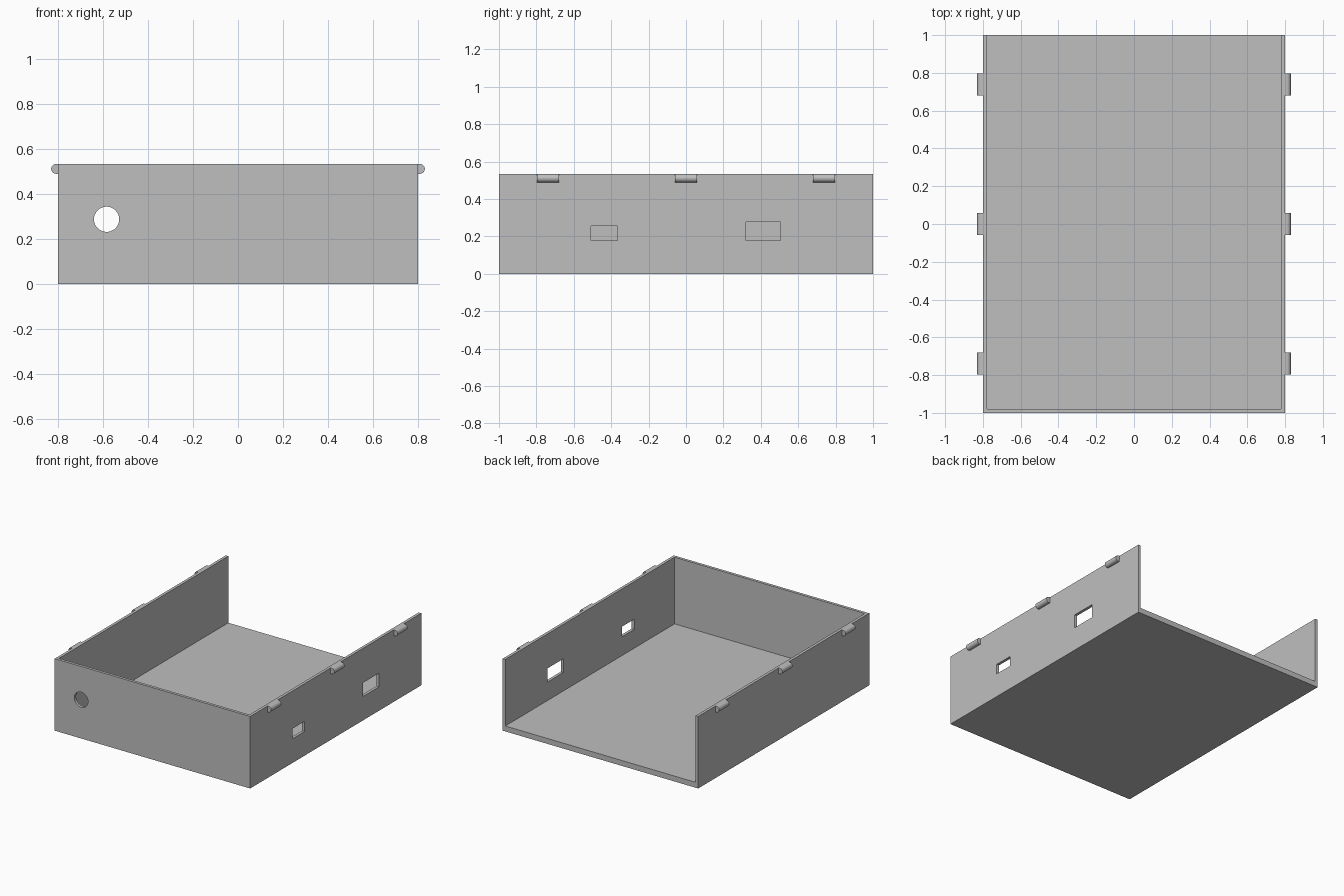
import bpy
import bmesh
import math
from mathutils import Matrix, Vector

default = bpy.data.objects.get("Cube")
if default:
    bpy.data.objects.remove(default, do_unlink=True)

WIDTH, LENGTH, HEIGHT = 1.6, 2.0, 0.533
WALL, FLOOR = 0.021, 0.04

grey = bpy.data.materials.new("plain grey")
grey.use_nodes = True
colour = (0.52, 0.52, 0.52, 1)
grey.diffuse_color = colour
grey.node_tree.nodes["Principled BSDF"].inputs["Base Color"].default_value = colour


def finish(name, bm):
    mesh = bpy.data.meshes.new(name)
    bmesh.ops.recalc_face_normals(bm, faces=bm.faces)
    bm.to_mesh(mesh)
    bm.free()
    mesh.materials.append(grey)
    obj = bpy.data.objects.new(name, mesh)
    bpy.context.collection.objects.link(obj)
    return obj


def box(name, low, high):
    low, high = Vector(low), Vector(high)
    bm = bmesh.new()
    bmesh.ops.create_cube(bm, size=1, matrix=Matrix.Translation((low + high) / 2)
                          @ Matrix.Diagonal((*(high - low), 1)))
    return finish(name, bm)


def activate(obj):
    bpy.ops.object.select_all(action='DESELECT')
    obj.select_set(True)
    bpy.context.view_layer.objects.active = obj


def cut(target, cutter):
    cutter.hide_render = True
    mod = target.modifiers.new("cut", 'BOOLEAN')
    mod.operation = 'DIFFERENCE'
    mod.solver = 'EXACT'
    mod.object = cutter
    activate(target)
    bpy.ops.object.modifier_apply(modifier=mod.name)
    bpy.data.objects.remove(cutter, do_unlink=True)


# Tray open at the top and back
half_w, half_l = WIDTH / 2, LENGTH / 2
tray = box("tray", (-half_w, -half_l, 0), (half_w, half_l, HEIGHT))
cut(tray, box("cavity", (WALL - half_w, WALL - half_l, FLOOR),
              (half_w - WALL, half_l + 1, HEIGHT + 1)))

# Two port openings in the left wall
for y0, y1, z0, z1 in ((-0.508, -0.366, 0.179, 0.254), (0.321, 0.505, 0.177, 0.278)):
    cut(tray, box("port", (half_w - 0.1, y0, z0), (half_w + 0.1, y1, z1)))

# Round cable hole in the front wall
bm = bmesh.new()
bmesh.ops.create_cone(bm, cap_ends=True, segments=48, radius1=0.056, radius2=0.056, depth=0.2,
                      matrix=Matrix.Translation((-0.584, -half_l, 0.287))
                      @ Matrix.Rotation(math.pi / 2, 4, 'X'))
cut(tray, finish("cable_hole", bm))
activate(tray)
bpy.ops.object.shade_smooth_by_angle(angle=math.radians(30))


# Rounded snap ridges along the top of both side walls
def snap_ridge(name, side, y, radius=0.022, length=0.118):
    centre_x, centre_z = half_w + 0.008, HEIGHT - radius
    arc = [math.pi * (i / 16 - 0.5) for i in range(17)]
    profile = [(centre_x + radius * math.cos(a), centre_z + radius * math.sin(a)) for a in arc]
    profile += [(half_w - 0.005, HEIGHT), (half_w - 0.005, HEIGHT - 2 * radius)]
    bm = bmesh.new()
    face = bm.faces.new([bm.verts.new((side * x, y - length / 2, z)) for x, z in profile])
    grown = bmesh.ops.extrude_face_region(bm, geom=[face])
    moved = [v for v in grown["geom"] if isinstance(v, bmesh.types.BMVert)]
    bmesh.ops.translate(bm, verts=moved, vec=(0, length, 0))
    activate(finish(name, bm))
    bpy.ops.object.shade_smooth_by_angle(angle=math.radians(30))


for side, side_name in ((1, "left"), (-1, "right")):
    for y, place in ((-0.738, "front"), (0, "middle"), (0.738, "back")):
        snap_ridge(f"snap_ridge_{side_name}_{place}", side, y)
